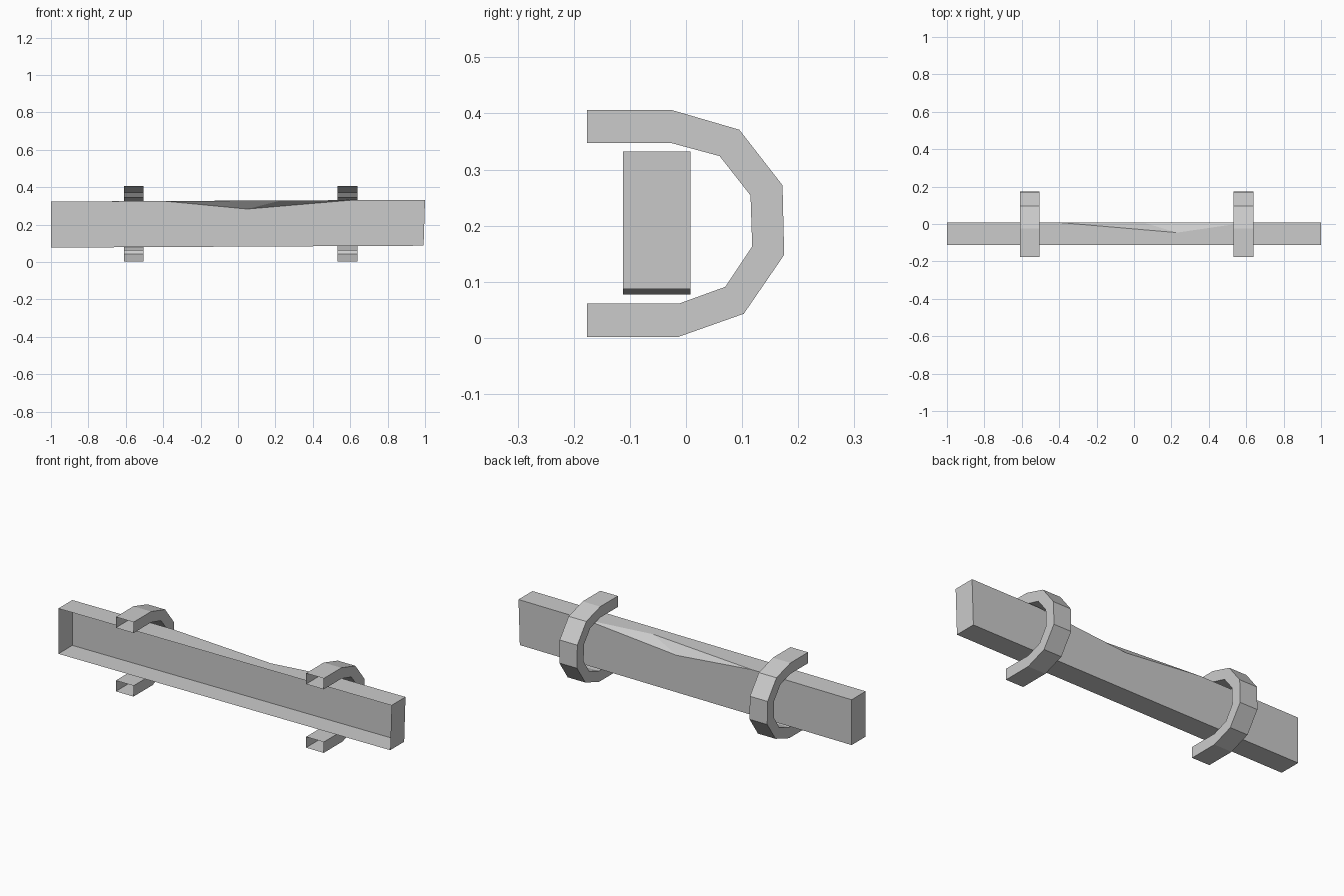
import bpy
import bmesh

cube = bpy.data.objects.get("Cube")
if cube:
    bpy.data.objects.remove(cube, do_unlink=True)

# Single matte grey
grey = bpy.data.materials.new("plain grey")
grey.use_nodes = True
colour = (0.6, 0.6, 0.6, 1)
grey.diffuse_color = colour
grey.node_tree.nodes["Principled BSDF"].inputs["Base Color"].default_value = colour


def make_object(name, bm):
    mesh = bpy.data.meshes.new(name)
    bm.to_mesh(mesh)
    bm.free()
    mesh.materials.append(grey)
    obj = bpy.data.objects.new(name, mesh)
    bpy.context.collection.objects.link(obj)
    return obj


# Bar: thin shell, open at the front, with a chipped top back edge
FRONT, BACK = -0.112, 0.008
bm = bmesh.new()
corners = [(-1, 0.077), (0.992, 0.087), (1, 0.332), (-1, 0.323)]
f0, f1, f2, f3 = [bm.verts.new((x, FRONT, z)) for x, z in corners]
b0, b1, b2, b3 = [bm.verts.new((x, BACK, z)) for x, z in corners]
chip_left = bm.verts.new((-0.4, BACK, 0.326))
chip_right = bm.verts.new((0.6, BACK, 0.330))
chip_top = bm.verts.new((0.23, -0.046, 0.329))
chip_low = bm.verts.new((0.05, BACK, 0.283))
for face in [
    (f0, b0, b1, f1),                                      # underside
    (f0, f3, b3, b0),                                      # right end
    (f1, b1, b2, f2),                                      # left end
    (f3, f2, b2, chip_right, chip_top, chip_left, b3),     # top
    (b0, b3, chip_left, chip_low, chip_right, b2, b1),     # back
    (chip_left, chip_top, chip_low),
    (chip_top, chip_right, chip_low),
]:
    bm.faces.new(face)
make_object("bar", bm)

# Brackets: faceted hollow hooks around the bar, open at both front tips
OUTER = [(-0.176, 0.406), (-0.025, 0.406), (0.095, 0.371), (0.172, 0.272),
         (0.175, 0.148), (0.103, 0.043), (-0.013, 0.002), (-0.176, 0.002)]
INNER = [(-0.176, 0.347), (-0.025, 0.347), (0.060, 0.324), (0.115, 0.254),
         (0.118, 0.163), (0.070, 0.091), (-0.013, 0.061), (-0.176, 0.061)]


def bracket(name, x, width=0.106):
    bm = bmesh.new()
    rings = []
    for (yo, zo), (yi, zi) in zip(OUTER, INNER):
        lo, hi = x - width / 2, x + width / 2
        rings.append([bm.verts.new(p) for p in
                      ((lo, yo, zo), (hi, yo, zo), (hi, yi, zi), (lo, yi, zi))])
    for a, b in zip(rings, rings[1:]):
        for i in range(4):
            j = (i + 1) % 4
            bm.faces.new((a[i], a[j], b[j], b[i]))
    make_object(name, bm)


bracket("right_bracket", -0.557)
bracket("left_bracket", 0.585)
